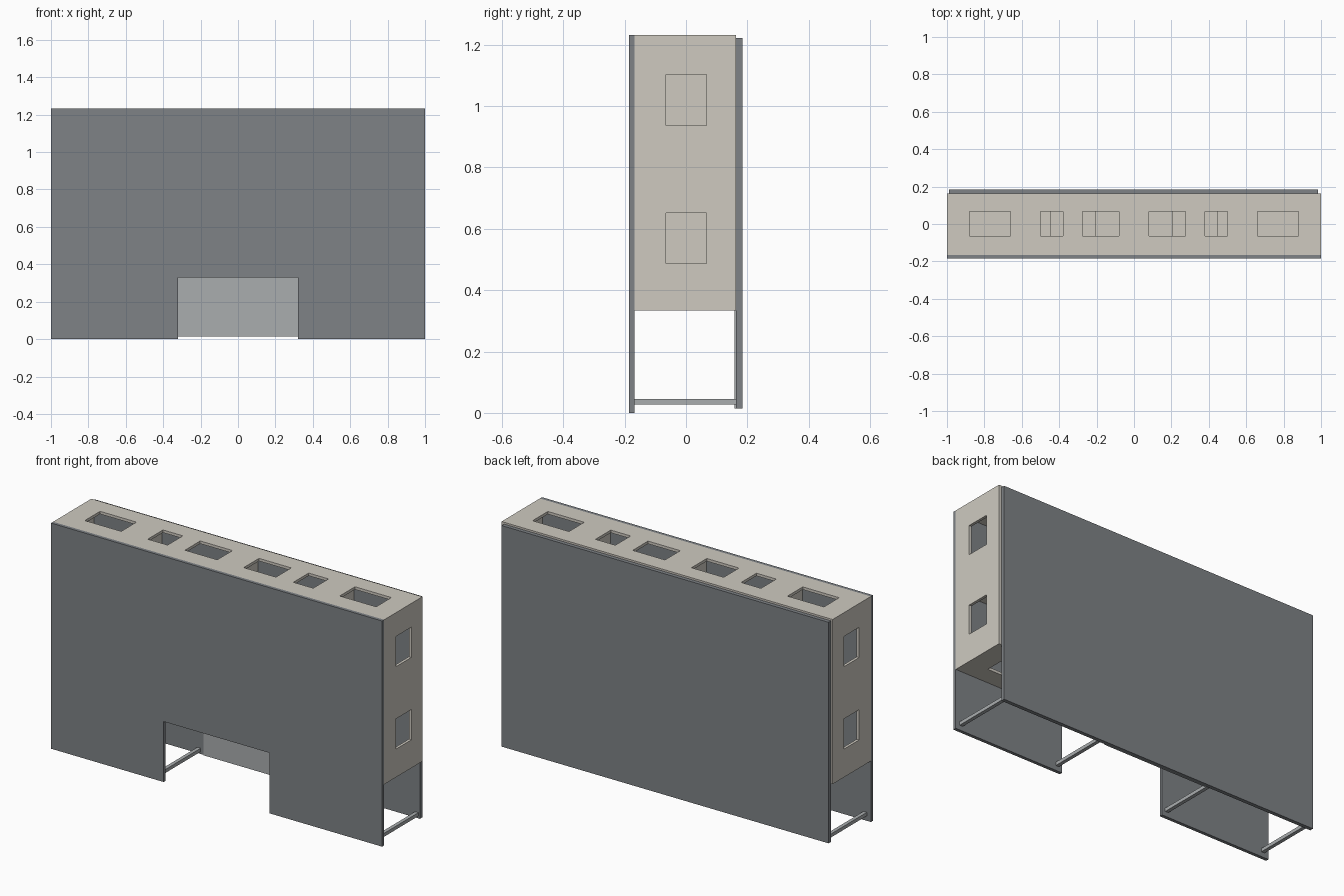
import bpy, bmesh
from mathutils import Matrix, Vector

if "Cube" in bpy.data.objects:
    bpy.data.objects.remove(bpy.data.objects["Cube"])


def material(name, rgb):
    m = bpy.data.materials.new(name)
    m.diffuse_color = (*rgb, 1)
    m.use_nodes = True
    m.node_tree.nodes["Principled BSDF"].inputs["Base Color"].default_value = m.diffuse_color
    return m


GREY = material("panel_grey", (0.21, 0.225, 0.24))
LIGHT = material("light_grey", (0.40, 0.42, 0.43))
BEIGE = material("board_beige", (0.62, 0.59, 0.53))


def boxes(name, spans, mat):
    """One object made of boxes, each given as (x0, x1, y0, y1, z0, z1)."""
    bm = bmesh.new()
    for s in spans:
        lo, hi = Vector(s[0::2]), Vector(s[1::2])
        m = Matrix.Translation((lo + hi) / 2) @ Matrix.Diagonal((*(hi - lo), 1))
        bmesh.ops.create_cube(bm, size=1, matrix=m)
    mesh = bpy.data.meshes.new(name)
    bm.to_mesh(mesh)
    bm.free()
    mesh.materials.append(mat)
    ob = bpy.data.objects.new(name, mesh)
    bpy.context.collection.objects.link(ob)
    return ob


def board(name, span, holes):
    """A beige board with rectangular openings cut through it."""
    ob = boxes(name, [span], BEIGE)
    cutter = boxes(name + "_cutter", holes, BEIGE)
    mod = ob.modifiers.new("openings", 'BOOLEAN')
    mod.operation, mod.solver, mod.object = 'DIFFERENCE', 'EXACT', cutter
    dg = bpy.context.evaluated_depsgraph_get()
    ob.data = bpy.data.meshes.new_from_object(ob.evaluated_get(dg))
    ob.modifiers.clear()
    bpy.data.objects.remove(cutter)
    return ob


Y0, Y1 = -0.167, 0.163      # inner faces of the two big panels
HY = (-0.065, 0.067)        # depth range of every opening
T = 0.015                   # board thickness
BOT, MID, TOP = 0.333, 0.775, 1.232

# front panel with the doorway notch, extruded from its outline
bm = bmesh.new()
outline = [(-1, 0), (-0.32, 0), (-0.32, 0.33), (0.32, 0.33),
           (0.32, 0), (1, 0), (1, TOP), (-1, TOP)]
face = bm.faces.new([bm.verts.new((x, -0.185, z)) for x, z in outline])
ext = bmesh.ops.extrude_face_region(bm, geom=[face])
bmesh.ops.translate(bm, vec=(0, -0.185 * -1 + Y0, 0),
                    verts=[v for v in ext["geom"] if isinstance(v, bmesh.types.BMVert)])
bmesh.ops.recalc_face_normals(bm, faces=bm.faces)
mesh = bpy.data.meshes.new("front_panel")
bm.to_mesh(mesh)
bm.free()
mesh.materials.append(GREY)
bpy.context.collection.objects.link(bpy.data.objects.new("front_panel", mesh))

# back panel and the pair of thin door leaves against it
boxes("back_panel", [(-0.99, 0.985, Y1, 0.184, 0.015, 1.222)], GREY)
for side, x0 in (("left", -0.32), ("right", 0)):
    boxes(side + "_door_leaf", [(x0, x0 + 0.32, 0.158, Y1, 0.015, BOT)], LIGHT)


def slots(ranges, z):
    """Openings mirrored about x = 0 through a horizontal board at z."""
    return [(min(s * a, s * b), max(s * a, s * b), *HY, z - 0.05, z + 0.05)
            for a, b in ranges for s in (-1, 1)]


# horizontal boards
board("top_board", (-1, 1, Y0, Y1, TOP - T, TOP),
      slots([(0.66, 0.88), (0.38, 0.5), (0.08, 0.275)], TOP))
board("middle_board", (-0.985, 0.985, Y0, Y1, MID, MID + T),
      slots([(0.205, 0.445)], MID))
board("bottom_board", (-1, 1, Y0, Y1, BOT, BOT + T),
      slots([(0.66, 0.88)], BOT))

# side boards with two windows each, and inner partitions
for side, x0 in (("left", -1), ("right", 1 - T)):
    board(side + "_side_board", (x0, x0 + T, Y0, Y1, BOT + T, TOP - T),
          [(x0 - 0.05, x0 + 0.05, *HY, a, b) for a, b in ((0.487, 0.652), (0.937, 1.102))])
for name, x in (("left", -0.58), ("centre", 0), ("right", 0.58)):
    boxes(name + "_partition",
          [(x - T / 2, x + T / 2, Y0, Y1, a, b)
           for a, b in ((BOT + T, MID), (MID + T, TOP - T))], BEIGE)

# floor bars tying front and back together
for i, x in enumerate((-0.965, -0.35, 0.35, 0.965)):
    boxes(f"floor_bar_{i + 1}", [(x - 0.01, x + 0.01, Y0, Y1, 0.027, 0.046)], LIGHT)
